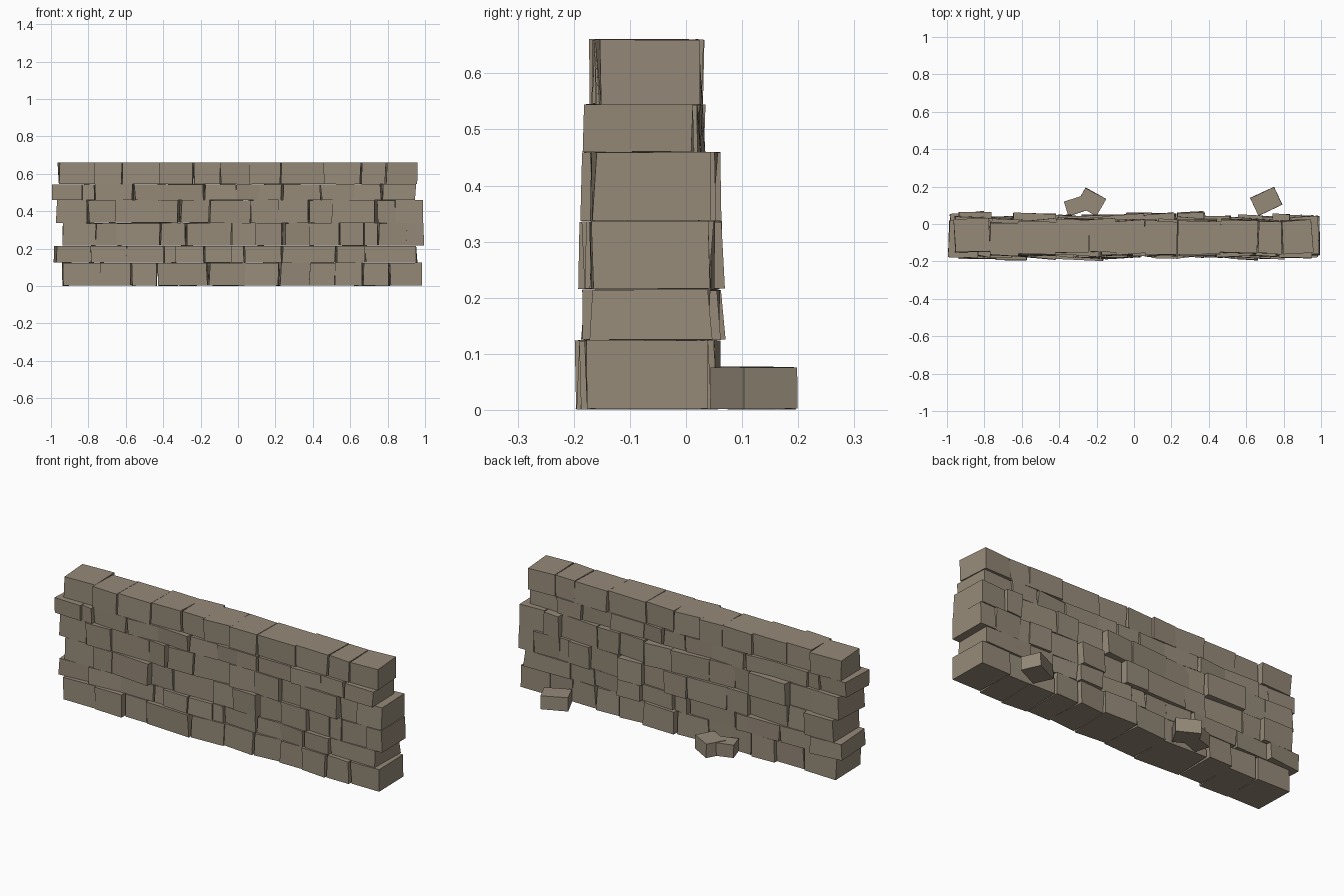
import bpy, bmesh, math, random
from mathutils import Matrix, Vector

if "Cube" in bpy.data.objects:
    bpy.data.objects.remove(bpy.data.objects["Cube"])

random.seed(11)

# One flat stone colour
stone_mat = bpy.data.materials.new("warm grey stone")
stone_mat.diffuse_color = (0.302, 0.254, 0.190, 1)
stone_mat.use_nodes = True
stone_mat.node_tree.nodes["Principled BSDF"].inputs["Base Color"].default_value = stone_mat.diffuse_color


def add_stone(bm, x0, x1, y0, y1, z0, z1, yaw=0.0, jitter=0.005):
    """A roughly squared block, turned a little about its own centre."""
    centre = Vector(((x0 + x1) / 2, (y0 + y1) / 2, (z0 + z1) / 2))
    size = (x1 - x0, y1 - y0, z1 - z0)
    mat = (Matrix.Translation(centre) @ Matrix.Rotation(math.radians(yaw), 4, 'Z')
           @ Matrix.Diagonal((*size, 1)))
    for v in bmesh.ops.create_cube(bm, size=1, matrix=mat)["verts"]:
        v.co.x += random.uniform(-jitter, jitter)
        v.co.y += random.uniform(-jitter, jitter)
        v.co.z += random.uniform(-0.001, 0.001)


def finish(name, bm):
    mesh = bpy.data.meshes.new(name)
    bm.to_mesh(mesh)
    bm.free()
    mesh.materials.append(stone_mat)
    bpy.context.collection.objects.link(bpy.data.objects.new(name, mesh))


# Courses: bottom, top, front face, back face, joints along the wall
courses = [
    (0.002, 0.124, -0.182, 0.038,
     [-.94, -.74, -.57, -.43, -.16, .03, .22, .38, .52, .67, .81, .98]),
    (0.125, 0.214, -0.174, 0.038,
     [-.98, -.79, -.60, -.40, -.33, -.18, -.04, .04, .24, .38, .53, .68, .955]),
    (0.216, 0.336, -0.170, 0.038,
     [-.94, -.76, -.65, -.41, -.28, -.04, .10, .24, .38, .55, .68, .75, .90, .99]),
    (0.338, 0.459, -0.172, 0.036,
     [-.965, -.80, -.65, -.42, -.31, -.16, .06, .22, .38, .51, .74, .84, .985]),
    (0.460, 0.544, -0.170, 0.022,
     [-.99, -.83, -.76, -.56, -.38, -.18, -.01, .12, .24, .44, .62, .77, .95]),
    (0.545, 0.660, -0.158, 0.018,
     [-.96, -.77, -.62, -.42, -.24, -.10, .06, .23, .46, .66, .79, .955]),
]
# Blocks that stand proud at the back, as (course, stone): extra depth
proud = {(0, 5): .018, (1, 0): .018, (1, 8): .018, (2, 0): .020, (2, 5): .018,
         (2, 7): .020, (3, 2): .016, (3, 6): .016, (3, 10): .014}

for c, (z0, z1, front, back, joints) in enumerate(courses):
    bm = bmesh.new()
    for i, (x0, x1) in enumerate(zip(joints, joints[1:])):
        shift = random.uniform(-0.012, 0.012)
        if (c, i) in proud:
            shift = 0.004
        yaw = random.uniform(-5, 5)
        add_stone(bm, x0 + 0.001, x1 - 0.001, front + shift,
                  back + shift + proud.get((c, i), 0), z0, z1, yaw)
    finish("wall_course_%d" % (c + 1), bm)

# Fallen stones lying behind the wall
fallen = [(-0.285, 0.105, 0.160, 0.080, 0.075, 18),
          (-0.230, 0.118, 0.125, 0.105, 0.077, -29),
          (0.707, 0.122, 0.142, 0.106, 0.076, 25)]
for n, (x, y, w, d, h, yaw) in enumerate(fallen):
    bm = bmesh.new()
    add_stone(bm, x - w / 2, x + w / 2, y - d / 2, y + d / 2, 0.002, h, yaw, 0.002)
    finish("fallen_stone_%d" % (n + 1), bm)
